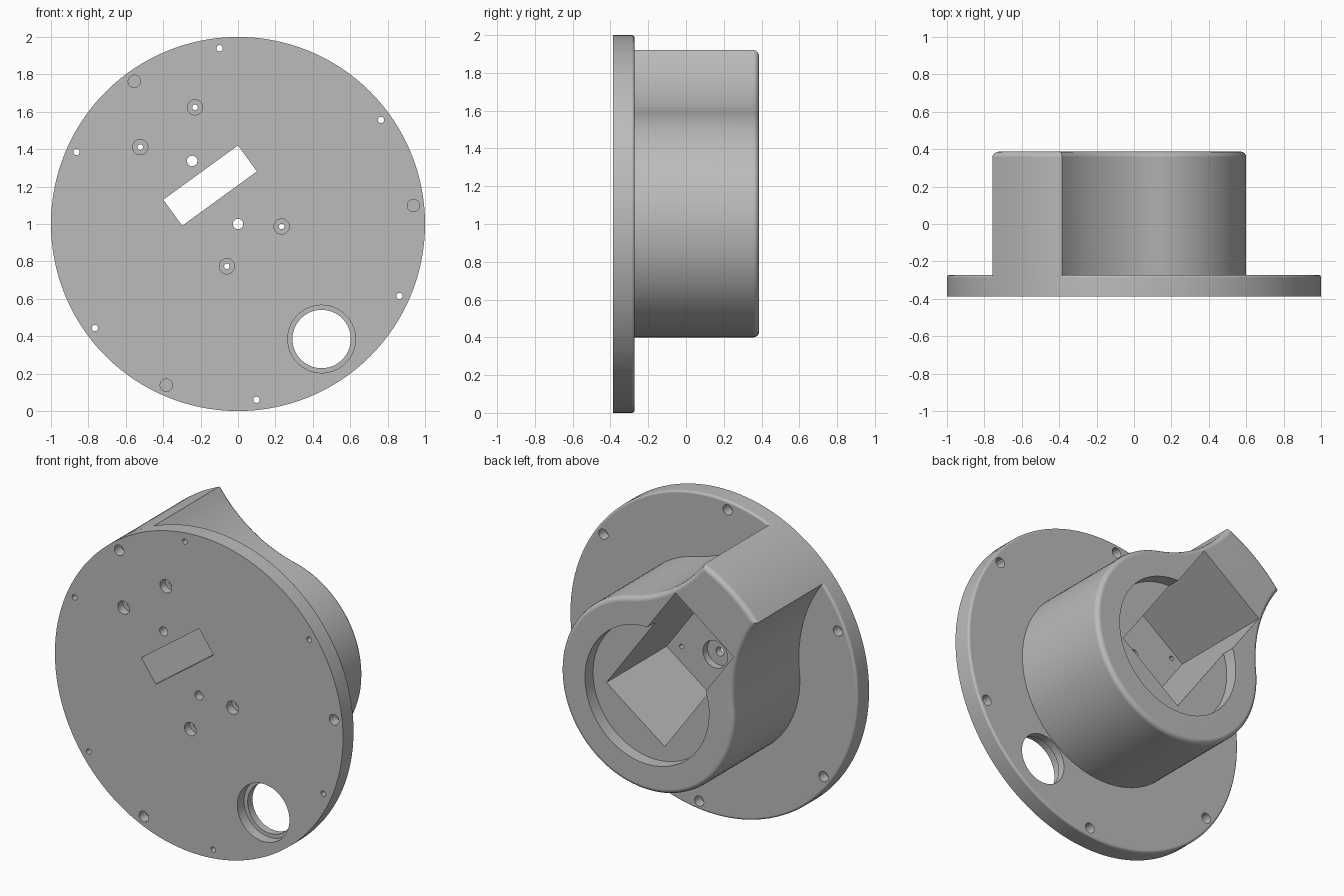
import bpy, bmesh, math
from math import sin, cos, radians

cube = bpy.data.objects.get("Cube")
if cube:
    bpy.data.objects.remove(cube, do_unlink=True)

grey = bpy.data.materials.new("plain_grey")
grey.use_nodes = True
grey.diffuse_color = (0.5, 0.5, 0.5, 1)
grey.node_tree.nodes["Principled BSDF"].inputs["Base Color"].default_value = (0.5, 0.5, 0.5, 1)

FRONT, SEAM, BACK = -0.387, -0.272, 0.387
TILT = radians(126)          # direction of the arm on the disc


def local(u, v):
    """Arm coordinates (u along the arm, v across it) to x, z."""
    return (u * cos(TILT) + v * sin(TILT), 1 + u * sin(TILT) - v * cos(TILT))


def circle(x, z, r, n=32):
    return [(x + r * cos(math.tau * i / n), z + r * sin(math.tau * i / n)) for i in range(n)]


def prism(name, points, y0, y1, bevel=0.0):
    """Extrude an x, z outline along y and round its rear rim."""
    bm = bmesh.new()
    near = [bm.verts.new((x, y0, z)) for x, z in points]
    far = [bm.verts.new((x, y1, z)) for x, z in points]
    bm.faces.new(near)
    bm.faces.new(far)
    for i in range(len(points)):
        j = (i + 1) % len(points)
        bm.faces.new((near[i], near[j], far[j], far[i]))
    bmesh.ops.recalc_face_normals(bm, faces=bm.faces)
    if bevel:
        rim = [e for e in bm.edges if all(abs(v.co.y - y1) < 1e-5 for v in e.verts)]
        bmesh.ops.bevel(bm, geom=rim, offset=bevel, segments=4, profile=0.5, affect='EDGES')
    mesh = bpy.data.meshes.new(name)
    bm.to_mesh(mesh)
    bm.free()
    mesh.materials.append(grey)
    obj = bpy.data.objects.new(name, mesh)
    bpy.context.collection.objects.link(obj)
    return obj


def combine(target, tool, operation):
    mod = target.modifiers.new(operation.title(), 'BOOLEAN')
    mod.operation, mod.solver, mod.object = operation, 'EXACT', tool
    bpy.context.view_layer.objects.active = target
    bpy.ops.object.modifier_apply(modifier=mod.name)
    bpy.data.objects.remove(tool, do_unlink=True)


def cut(points, y0, y1):
    combine(housing, prism("cutter", points, y0, y1), 'DIFFERENCE')


# Body outline: round drum, hollow fillets, and an arm ending on the disc rim
DRUM, TIP = 0.6, radians(13.3)
tip_u, tip_v = 0.999 * cos(TIP), 0.999 * sin(TIP)
fillet = (tip_u**2 + tip_v**2 - DRUM**2) / (2 * (DRUM - tip_v))
join = math.atan2(tip_v + fillet, tip_u)
half = []
for i in range(9):
    a = TIP * i / 8
    half.append((0.999 * cos(a), 0.999 * sin(a)))
for i in range(1, 17):
    a = math.pi / 2 - (math.pi / 2 - join) * i / 16
    half.append((tip_u - fillet * cos(a), tip_v + fillet - fillet * sin(a)))
for i in range(1, 41):
    a = join + (math.pi - join) * i / 40
    half.append((DRUM * cos(a), DRUM * sin(a)))
outline = half + [(u, -v) for u, v in half[-2:0:-1]]

# Round base plate with the housing standing on its rear
housing = prism("plate_with_housing", circle(0, 1, 1, 128), FRONT, SEAM, 0.015)
body = prism("housing_body", [local(u, v) for u, v in outline], -0.33, BACK, 0.03)
combine(housing, body, 'UNION')

# Round recess and rectangular pocket in the rear
cut(circle(0, 1, 0.43, 96), BACK - 0.08, 0.5)


def rectangle(u0, u1, v):
    return [local(u0, -v), local(u1, -v), local(u1, v), local(u0, v)]


cut(rectangle(-0.23, 0.68, 0.25), -0.29, 0.5)

# Slot through the plate
cut(rectangle(0.168, 0.34, 0.247), -0.5, -0.2)

# Shaft holes, one with a wide rear seat
for u in (0, 0.417):
    cut(circle(*local(u, 0), 0.028), -0.5, -0.2)
cut(circle(*local(0, 0), 0.085), -0.335, -0.2)

# Four screw holes with front seats
for u in (-0.148, 0.64):
    for v in (-0.181, 0.181):
        cut(circle(*local(u, v), 0.015, 16), -0.5, -0.2)
        cut(circle(*local(u, v), 0.041), -0.5, -0.335)

# Rim screw holes with rear seats
for k in range(6):
    x, z = local(0.945 * cos(k * math.pi / 3 + math.pi / 6), 0.945 * sin(k * math.pi / 3 + math.pi / 6))
    cut(circle(x, z, 0.017, 16), -0.5, -0.2)
    cut(circle(x, z, 0.032, 24), -0.335, -0.2)

# Blind front sockets
for k in range(3):
    a = k * math.tau / 3
    cut(circle(*local(0.943 * cos(a), 0.943 * sin(a)), 0.033), -0.5, -0.32)

# Large stepped cable hole
cut(circle(0.447, 0.385, 0.156, 64), -0.5, -0.2)
cut(circle(0.447, 0.385, 0.181, 64), -0.5, -0.32)

# Smooth curved walls, crisp edges
bpy.ops.object.select_all(action='DESELECT')
housing.select_set(True)
bpy.context.view_layer.objects.active = housing
bpy.ops.object.shade_smooth_by_angle(angle=radians(30))
weighted = housing.modifiers.new("Flat face normals", 'WEIGHTED_NORMAL')
weighted.keep_sharp = True
